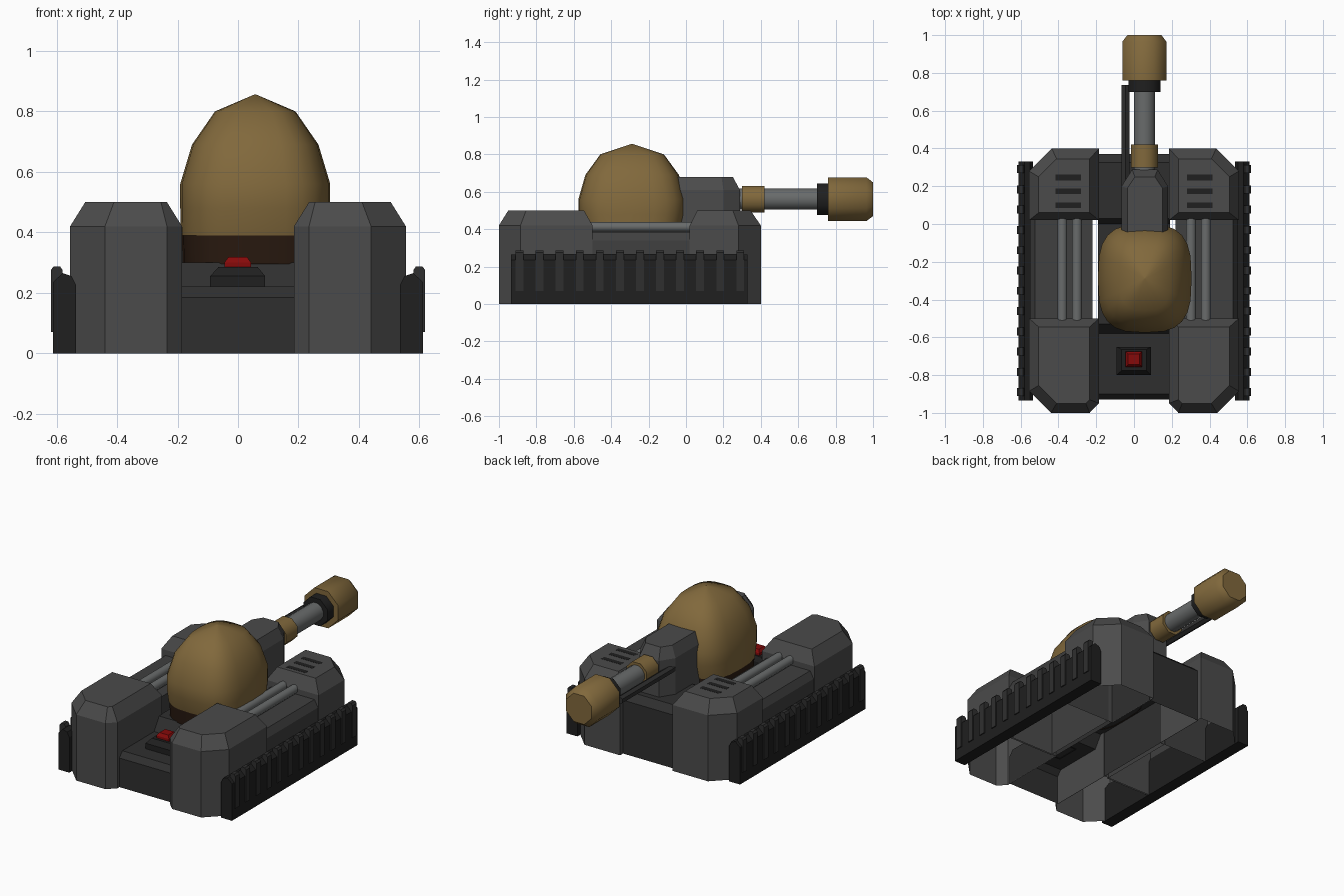
import bpy, bmesh, math
from math import sin, cos, pi

if "Cube" in bpy.data.objects:
    bpy.data.objects.remove(bpy.data.objects["Cube"])


def material(name, rgb):
    m = bpy.data.materials.new(name)
    m.diffuse_color = (*rgb, 1)
    m.use_nodes = True
    m.node_tree.nodes["Principled BSDF"].inputs["Base Color"].default_value = m.diffuse_color
    return m


BRASS = material("brass", (0.22, 0.14, 0.045))
BROWN = material("dark_brown", (0.022, 0.010, 0.005))
RED = material("red", (0.24, 0.003, 0.003))
ARMOUR = material("armour_grey", (0.07, 0.07, 0.07))
BRIDGE = material("bridge_grey", (0.05, 0.05, 0.05))
HULL = material("hull_grey", (0.028, 0.028, 0.028))
PIPE = material("pipe_grey", (0.14, 0.147, 0.147))
DARK = material("charcoal", (0.014, 0.014, 0.014))


def loft(name, rings, mat, first=False, last=True, mirror=False, smooth=0):
    """Skin a stack of equal-length rings, optionally capping either end."""
    bm = bmesh.new()
    vs = [[bm.verts.new(p) for p in r] for r in rings]
    n = len(vs[0])
    for a, b in zip(vs, vs[1:]):
        for i in range(n):
            j = (i + 1) % n
            bm.faces.new((a[i], a[j], b[j], b[i]))
    if first:
        bm.faces.new(vs[0][::-1])
    if last:
        bm.faces.new(vs[-1])
    bmesh.ops.recalc_face_normals(bm, faces=bm.faces)
    me = bpy.data.meshes.new(name)
    bm.to_mesh(me)
    bm.free()
    ob = bpy.data.objects.new(name, me)
    bpy.context.collection.objects.link(ob)
    me.materials.append(mat)
    if mirror:
        ob.modifiers.new("Mirror", 'MIRROR')
    if smooth:
        bpy.ops.object.select_all(action='DESELECT')
        ob.select_set(True)
        bpy.context.view_layer.objects.active = ob
        bpy.ops.object.shade_smooth_by_angle(angle=math.radians(smooth))
    return ob


def flat(points, z):
    return [(x, y, z) for x, y in points]


def rect(x0, x1, y0, y1, z):
    return flat([(x0, y0), (x1, y0), (x1, y1), (x0, y1)], z)


def circle(cx, cz, r, y, n):
    """Ring around the y axis, flats facing the axes; r is the flat distance."""
    k = r / cos(pi / n)
    return [(cx + k * cos(2 * pi * (i + .5) / n), y, cz + k * sin(2 * pi * (i + .5) / n))
            for i in range(n)]


def tube(name, cx, cz, profile, n, mat, mirror=False):
    """Turned part along y from (y, radius) pairs."""
    return loft(name, [circle(cx, cz, r, y, n) for y, r in profile], mat,
                True, True, mirror, 50)


def oval(hw, hl, z, n=24, e=0.66):
    """Rounded-rectangle ring for the turret."""
    def p(c):
        return math.copysign(abs(c) ** e, c)
    return [(0.057 + hw * p(cos(2 * pi * i / n)), -0.288 + hl * p(sin(2 * pi * i / n)), z)
            for i in range(n)]


# Corner pods, hollow underneath
front = [(.185, -.95), (.235, -1), (.44, -1), (.555, -.885), (.555, -.5), (.185, -.5)]
front_top = [(.235, -.93), (.255, -.95), (.41, -.95), (.505, -.855), (.505, -.545), (.235, -.545)]
loft("front_pod", [flat(front, 0), flat(front, .42), flat(front_top, .5)], ARMOUR, mirror=True)
rear = [(.185, .02), (.555, .02), (.555, .28), (.435, .4), (.185, .4)]
rear_top = [(.235, .06), (.505, .06), (.505, .25), (.41, .345), (.235, .345)]
loft("rear_pod", [flat(rear, 0), flat(rear, .42), flat(rear_top, .5)], ARMOUR, mirror=True)

# Vent slots on the rear pods
for i, y in enumerate((.10, .173, .246)):
    loft(f"vent_slot_{i}", [rect(.28, .415, y - .015, y + .015, .49),
                            rect(.28, .415, y - .015, y + .015, .501)], DARK, mirror=True)

# Side bridges between the pods, with paired pipes
loft("side_bridge", [rect(.22, .55, -.51, .025, 0), rect(.22, .55, -.51, .025, .34),
                     rect(.22, .525, -.51, .025, .385)], BRIDGE, mirror=True)
for i, x in enumerate((.302, .38)):
    tube(f"side_pipe_{i}", x, .412, [(-.52, .026), (.03, .026)], 10, PIPE, True)

# Track guards and cleats
guard = [(.535, 0), (.535, .225), (.55, .255), (.58, .265), (.612, .235), (.612, 0)]
loft("track_guard", [[(x, y, z) for x, z in guard] for y in (-.935, .33)], DARK,
     True, True, True)
cleat = [(.58, .07), (.58, .275), (.588, .287), (.61, .287), (.619, .275), (.619, .07)]
for i in range(12):
    y = -.89 + i * .1073
    loft(f"track_cleat_{i}", [[(x, y + d, z) for x, z in cleat] for d in (-.021, .021)],
         HULL, True, True, True)

# Central hull: stepped profile, open underneath
steps = [(-.93, 0), (-.93, .185), (-.90, .22), (-.58, .22), (-.53, .30), (.0, .30),
         (.03, .38), (.325, .38), (.37, .34), (.37, 0)]
hull = loft("central_hull", [[(x, y, z) for y, z in steps] for x in (-.19, .19)],
            HULL, first=True, last=True)
bm = bmesh.new()
bm.from_mesh(hull.data)
bmesh.ops.delete(bm, geom=[f for f in bm.faces if all(v.co.z < .01 for v in f.verts)],
                 context='FACES')
bm.to_mesh(hull.data)
bm.free()

# Red light on its plinth
loft("light_plinth", [rect(-.092, .09, -.80, -.65, .215), rect(-.092, .09, -.80, -.65, .255),
                      rect(-.065, .065, -.775, -.665, .285)], DARK)
loft("red_light", [rect(-.045, .043, -.757, -.675, .28), rect(-.045, .043, -.757, -.675, .30),
                   rect(-.032, .03, -.745, -.687, .318)], RED)

# Turret base and dome
loft("turret_base", [oval(.24, .255, .295), oval(.243, .262, .395)], BROWN, smooth=50)
dome = [(.246, .265, .39), (.248, .287, .48), (.248, .287, .56), (.209, .25, .69),
        (.133, .17, .80), (.002, .002, .856)]
loft("turret_dome", [oval(*r) for r in dome], BRASS, smooth=50)

# Gun mantlet
mant = [(-.066, -.06), (.18, -.06), (.18, .2), (.125, .288), (-.01, .288), (-.066, .2)]
mant_top = [(-.035, -.06), (.15, -.06), (.15, .19), (.11, .25), (.005, .25), (-.035, .19)]
loft("gun_mantlet", [flat(mant, .3), flat(mant, .61), flat(mant_top, .68)], ARMOUR)

# Gun barrel, rings and muzzle
tube("gun_barrel", .055, .56, [(.26, .056), (.72, .056)], 12, PIPE)
tube("barrel_ring", .055, .56, [(.30, .072), (.42, .072)], 8, BRASS)
tube("muzzle_collar", .055, .56, [(.70, .085), (.77, .085)], 8, DARK)
tube("muzzle", .055, .56, [(.76, .117), (.965, .117), (1.0, .09)], 8, BRASS)
tube("side_rod", -.045, .54, [(.2, .021), (.735, .021)], 6, HULL)
